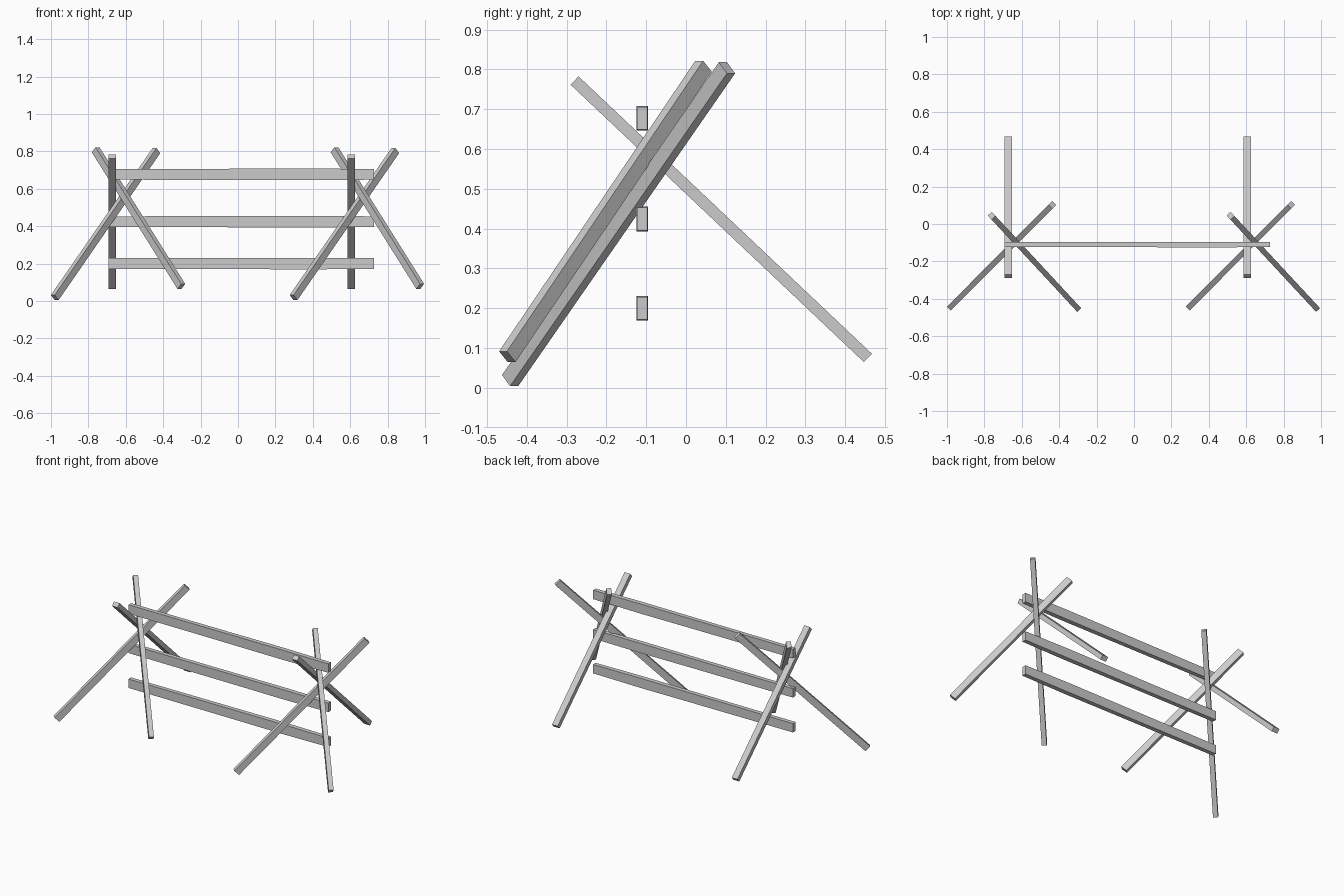
import bpy, bmesh
from mathutils import Vector

if "Cube" in bpy.data.objects:
    bpy.data.objects.remove(bpy.data.objects["Cube"])

NARROW, WIDE = 0.029, 0.040


def loft(name, rings):
    # Join four-cornered rings into a closed beam
    bm = bmesh.new()
    loops = [[bm.verts.new(p) for p in ring] for ring in rings]
    for a, b in zip(loops, loops[1:]):
        for i in range(4):
            j = (i + 1) % 4
            bm.faces.new((a[i], a[j], b[j], b[i]))
    bm.faces.new(loops[0][::-1])
    bm.faces.new(loops[-1])
    bmesh.ops.recalc_face_normals(bm, faces=bm.faces)
    me = bpy.data.meshes.new(name)
    bm.to_mesh(me)
    bm.free()
    ob = bpy.data.objects.new(name, me)
    bpy.context.collection.objects.link(ob)
    return ob


def section(centre, u, v):
    return [centre + u * a + v * b for a, b in ((-.5, -.5), (.5, -.5), (.5, .5), (-.5, .5))]


def beam(name, start, end, side, depth):
    # Square-cut pole: 'side' is its horizontal width, 'depth' lies in the upright plane
    start, end = Vector(start), Vector(end)
    d = (end - start).normalized()
    h = d.cross(Vector((0, 0, 1))).normalized()
    n = h.cross(d)
    return loft(name, [section(p, h * side, n * depth) for p in (start, end)])


# Two crossed three-legged trestles
for label, dx in (("left", 0.0), ("right", 1.277)):
    def at(x, y, z):
        return (x + dx, y, z)
    beam(label + "_outward_leg", at(-0.98, -0.442, 0.018), at(-0.436, 0.103, 0.804), NARROW, WIDE)
    beam(label + "_inward_leg", at(-0.303, -0.449, 0.078), at(-0.761, 0.044, 0.808), NARROW, WIDE)
    beam(label + "_back_leg", at(-0.672, 0.457, 0.075), at(-0.672, -0.280, 0.772), WIDE, NARROW)

# Three horizontal rails, very slightly thicker past the middle
for name, z in (("bottom_rail", 0.200), ("middle_rail", 0.424), ("top_rail", 0.677)):
    rings = []
    for x, w, t in ((-0.692, 0.027, 0.057), (0.0, 0.028, 0.060),
                    (0.40, 0.030, 0.062), (0.728, 0.027, 0.057)):
        rings.append(section(Vector((x, -0.110, z)), Vector((0, w, 0)), Vector((0, 0, t))))
    loft(name, rings)
